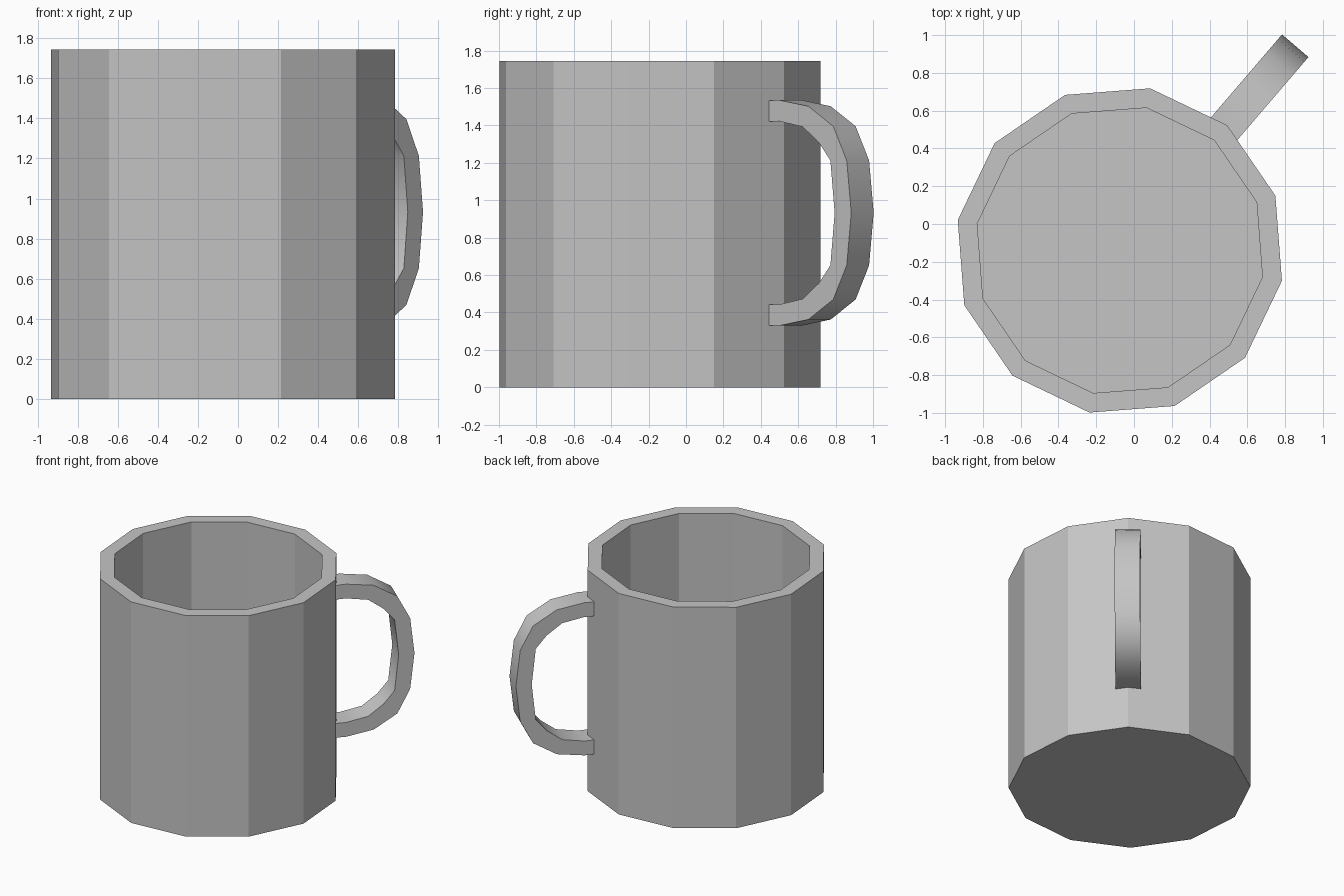
import bpy
import bmesh
import math
from mathutils import Matrix

cube = bpy.data.objects.get("Cube")
if cube:
    bpy.data.objects.remove(cube, do_unlink=True)

CENTRE = (-0.075, -0.14, 0)
SIDES = 12
TURN = math.radians(49.4)   # direction of the handle, along one cup corner
HEIGHT = 1.745
MID_Z = 0.9325              # height of the handle's middle
HALF_WIDTH = 0.092

grey = bpy.data.materials.new("Plain grey")
grey.use_nodes = True
colour = (0.56, 0.56, 0.56, 1)
grey.diffuse_color = colour
grey.node_tree.nodes["Principled BSDF"].inputs["Base Color"].default_value = colour


def make_object(name, bm):
    """Place a part built around the cup axis, with the handle along local +x."""
    bmesh.ops.recalc_face_normals(bm, faces=bm.faces)
    bm.transform(Matrix.Translation(CENTRE) @ Matrix.Rotation(TURN, 4, "Z"))
    mesh = bpy.data.meshes.new(name)
    bm.to_mesh(mesh)
    bm.free()
    mesh.materials.append(grey)
    obj = bpy.data.objects.new(name, mesh)
    bpy.context.collection.objects.link(obj)
    return obj


# Cup: rings up the outside, over the rim and down to the inner floor
bm = bmesh.new()
rings = []
for radius, z in [(0.873, 0), (0.873, HEIGHT), (0.768, HEIGHT), (0.768, 0.1)]:
    rings.append([bm.verts.new((radius * math.cos(math.tau * i / SIDES),
                                radius * math.sin(math.tau * i / SIDES), z))
                  for i in range(SIDES)])
for low, high in zip(rings, rings[1:]):
    for i in range(SIDES):
        j = (i + 1) % SIDES
        bm.faces.new((low[i], low[j], high[j], high[i]))
bm.faces.new(rings[0])
bm.faces.new(rings[-1])
make_object("cup", bm)

# Handle: outer and inner half outlines (distance, height above middle), mirrored
outer = [(0.81, 0.6), (0.92, 0.603), (1.125, 0.57), (1.3, 0.463), (1.395, 0.28), (1.427, 0)]
inner = [(0.81, 0.488), (0.92, 0.49), (1.085, 0.46), (1.2, 0.375), (1.28, 0.28), (1.31, 0)]


def mirrored(half):
    return half + [(r, -z) for r, z in reversed(half[:-1])]


bm = bmesh.new()
sections = []
for (ro, zo), (ri, zi) in zip(mirrored(outer), mirrored(inner)):
    sections.append([bm.verts.new((r, y, MID_Z + z)) for r, y, z in (
        (ro, -HALF_WIDTH, zo), (ro, HALF_WIDTH, zo),
        (ri, HALF_WIDTH, zi), (ri, -HALF_WIDTH, zi))])
for a, b in zip(sections, sections[1:]):
    for i in range(4):
        j = (i + 1) % 4
        bm.faces.new((a[i], a[j], b[j], b[i]))
bm.faces.new(sections[0])
bm.faces.new(sections[-1])
handle = make_object("handle", bm)

# Soft shading along the handle, sharp at its sides
bpy.ops.object.select_all(action="DESELECT")
handle.select_set(True)
bpy.context.view_layer.objects.active = handle
bpy.ops.object.shade_smooth_by_angle(angle=math.radians(40))
